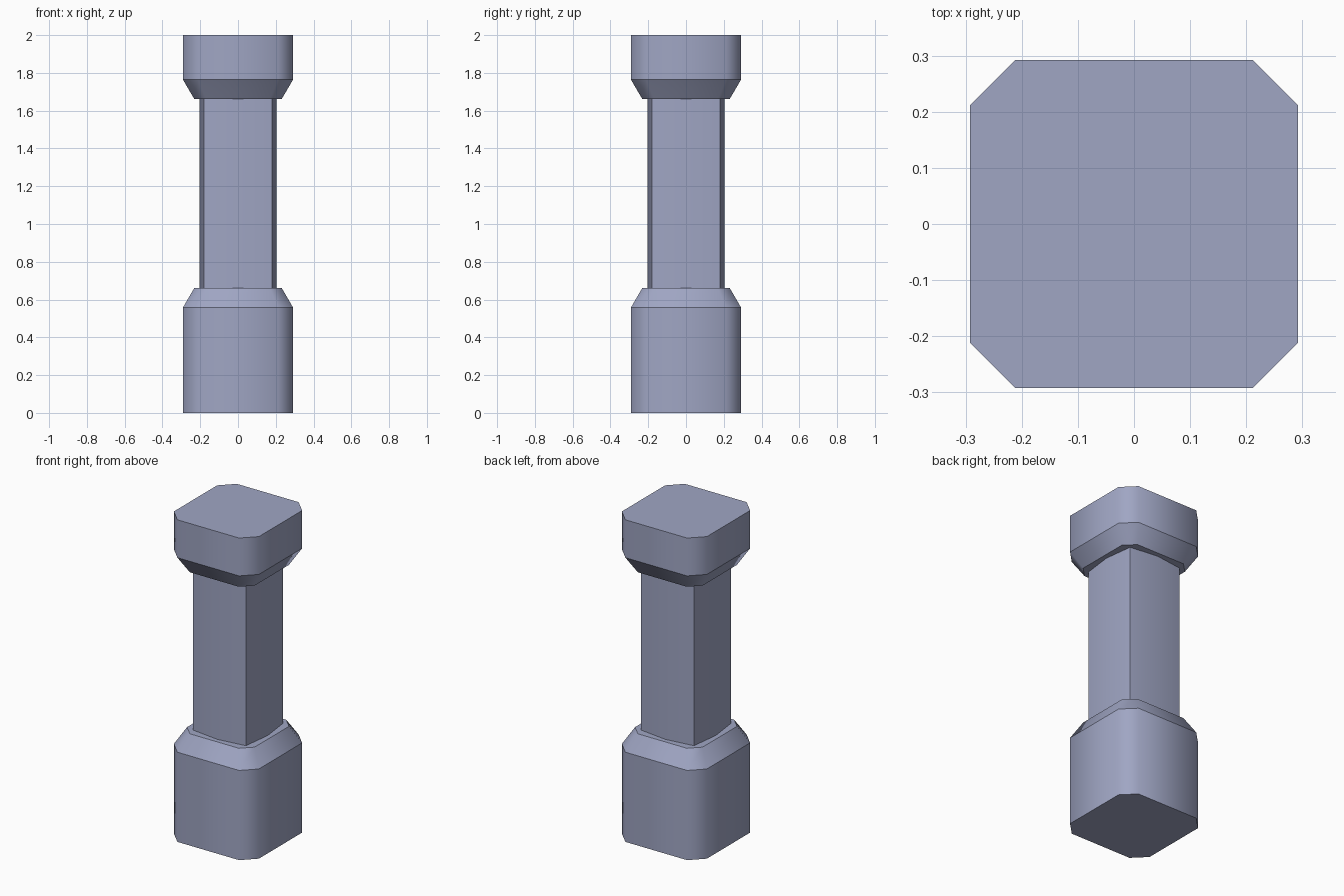
import bpy, bmesh

if "Cube" in bpy.data.objects:
    bpy.data.objects.remove(bpy.data.objects["Cube"])

mat = bpy.data.materials.new("blue grey stone")
mat.diffuse_color = (0.35, 0.38, 0.55, 1)
mat.use_nodes = True
mat.node_tree.nodes["Principled BSDF"].inputs["Base Color"].default_value = mat.diffuse_color


def loft(name, outline, levels, sharp_corners):
    """Stack scaled copies of an outline; levels are (z, scale)."""
    bm = bmesh.new()
    rings = [[bm.verts.new((x * s, y * s, z)) for x, y in outline] for z, s in levels]
    n = len(outline)
    for a, b in zip(rings, rings[1:]):
        for i in range(n):
            j = (i + 1) % n
            bm.faces.new((a[i], a[j], b[j], b[i]))
    bm.faces.new(rings[0][::-1])
    bm.faces.new(rings[-1])
    bmesh.ops.recalc_face_normals(bm, faces=bm.faces)
    for f in bm.faces:
        f.smooth = True
    # Rings are hard edges; vertical edges only on square corners
    for e in bm.edges:
        u, v = e.verts
        horizontal = abs(u.co.z - v.co.z) < 1e-5
        corner = abs(abs(u.co.x) - abs(u.co.y)) < 1e-4
        e.smooth = not (horizontal or (sharp_corners and corner))
    me = bpy.data.meshes.new(name)
    bm.to_mesh(me)
    bm.free()
    me.materials.append(mat)
    ob = bpy.data.objects.new(name, me)
    bpy.context.collection.objects.link(ob)
    return ob


def four_sides(points):
    """Repeat a quarter outline by 90 degree turns."""
    out = []
    for _ in range(4):
        out += points
        points = [(-y, x) for x, y in points]
    return out


block = four_sides([(0.292, -0.212), (0.292, 0.212)])   # square with cut corners
bowed = four_sides([(0.204, 0.0), (0.181, 0.181)])      # square with bowed sides

# Base, shaft and capital
loft("base", block, [(0, 1), (0.557, 1), (0.66, 0.795)], False)
loft("shaft", bowed, [(0.65, 1), (1.67, 1)], True)
loft("capital", block, [(1.663, 0.795), (1.765, 1), (2.0, 1)], False)
